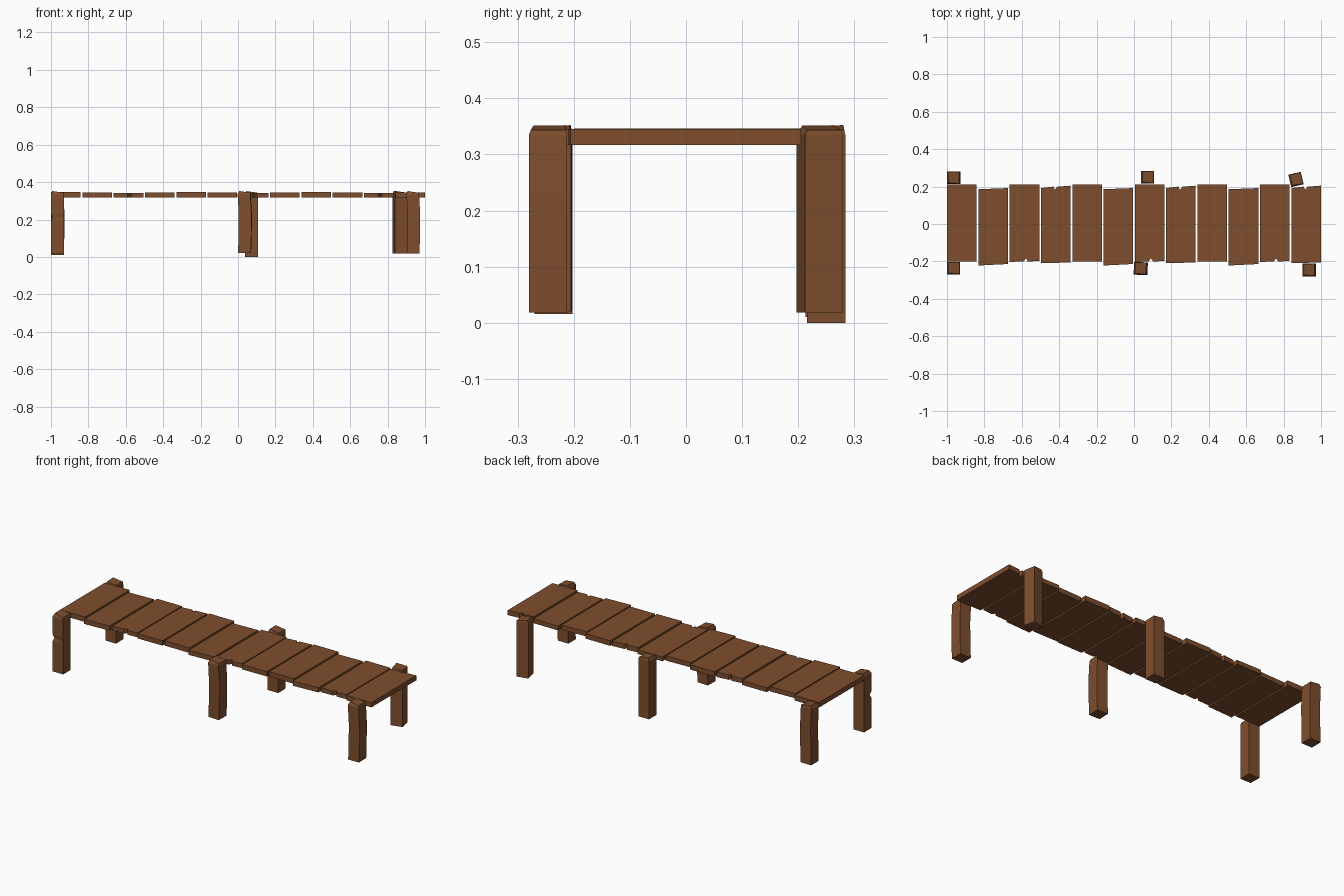
import bpy, bmesh, math
from mathutils import Matrix, Vector

cube = bpy.data.objects.get("Cube")
if cube:
    bpy.data.objects.remove(cube, do_unlink=True)

# One wood colour for everything
wood = bpy.data.materials.new("brown wood")
wood.use_nodes = True
colour = (0.21, 0.076, 0.027, 1)
wood.diffuse_color = colour
wood.node_tree.nodes["Principled BSDF"].inputs["Base Color"].default_value = colour


def loft(name, rings, caps=True):
    """Skin a stack of equal-length point loops with flat faces."""
    bm = bmesh.new()
    loops = [[bm.verts.new(p) for p in ring] for ring in rings]
    n = len(loops[0])
    for a, b in zip(loops, loops[1:]):
        for i in range(n):
            j = (i + 1) % n
            bm.faces.new((a[i], a[j], b[j], b[i]))
    bm.faces.new(loops[0][::-1])
    bm.faces.new(loops[-1])
    bmesh.ops.recalc_face_normals(bm, faces=bm.faces)
    mesh = bpy.data.meshes.new(name)
    bm.to_mesh(mesh)
    bm.free()
    mesh.materials.append(wood)
    obj = bpy.data.objects.new(name, mesh)
    bpy.context.collection.objects.link(obj)
    return obj


# Four plank outlines, repeated along the deck; two have splits in one end
W = 0.079
outlines = [
    [(-W, -0.2), (W, -0.2), (W, 0.21), (-W, 0.21)],
    [(-W, -0.222), (W, -0.214), (W, 0.192), (-W, 0.186)],
    [(-W, -0.203), (-0.005, -0.2), (0.008, -0.183), (0.018, -0.201),
     (W, -0.197), (W, 0.21), (-W, 0.21)],
    [(-W, -0.209), (W, -0.206), (W, 0.205), (0.006, 0.199),
     (-0.004, 0.182), (-0.014, 0.2), (-W, 0.192)],
]
tops = [0.346, 0.344, 0.342, 0.345]
for k in range(12):
    x = -0.92 + k * 1.84 / 11
    outline, top = outlines[k % 4], tops[k % 4]
    loft(f"plank_{k + 1}",
         [[(x + px, py, z) for px, py in outline] for z in (0.317, top)])


# Posts: square stacks with a bowed middle and a bevelled, slanted top
def post(name, x, y, foot, turn=0, bow=0.0, split=False):
    spin = Matrix.Rotation(math.radians(turn), 3, "Z")
    h = 0.034
    levels = [(foot, 0), (0.1, bow * 0.7), (0.19, bow), (0.21, bow), (0.23, bow), (0.335, -bow * 0.5)]
    rings = []
    for z, shift in levels:
        ring = []
        for sx, sy in ((-1, -1), (1, -1), (1, 1), (-1, 1)):
            pinch = 0.8 if split and z == 0.21 and sx < 0 and sy < 0 else 1
            p = spin @ Vector((sx * h * pinch + shift, sy * h * pinch, 0))
            ring.append((x + p.x, y + p.y, z))
        rings.append(ring)
    cap = []
    for sx, sy in ((-0.75, -0.75), (0.9, -0.9), (0.95, 0.95), (-0.8, 0.9)):
        p = spin @ Vector((sx * h - bow * 0.5, sy * h, 0))
        cap.append((x + p.x, y + p.y, 0.348 - 0.005 * sx))
    return loft(name, rings + [cap])


post("front_right_post", -0.965, -0.236, 0.016, split=True)
post("front_middle_post", 0.035, -0.238, 0.02, turn=-2, bow=0.004)
post("front_left_post", 0.936, -0.246, 0.018, bow=0.004)
post("back_right_post", -0.965, 0.247, 0.01, bow=0.003)
post("back_middle_post", 0.072, 0.25, 0.0)
post("back_left_post", 0.866, 0.238, 0.018, turn=13)
